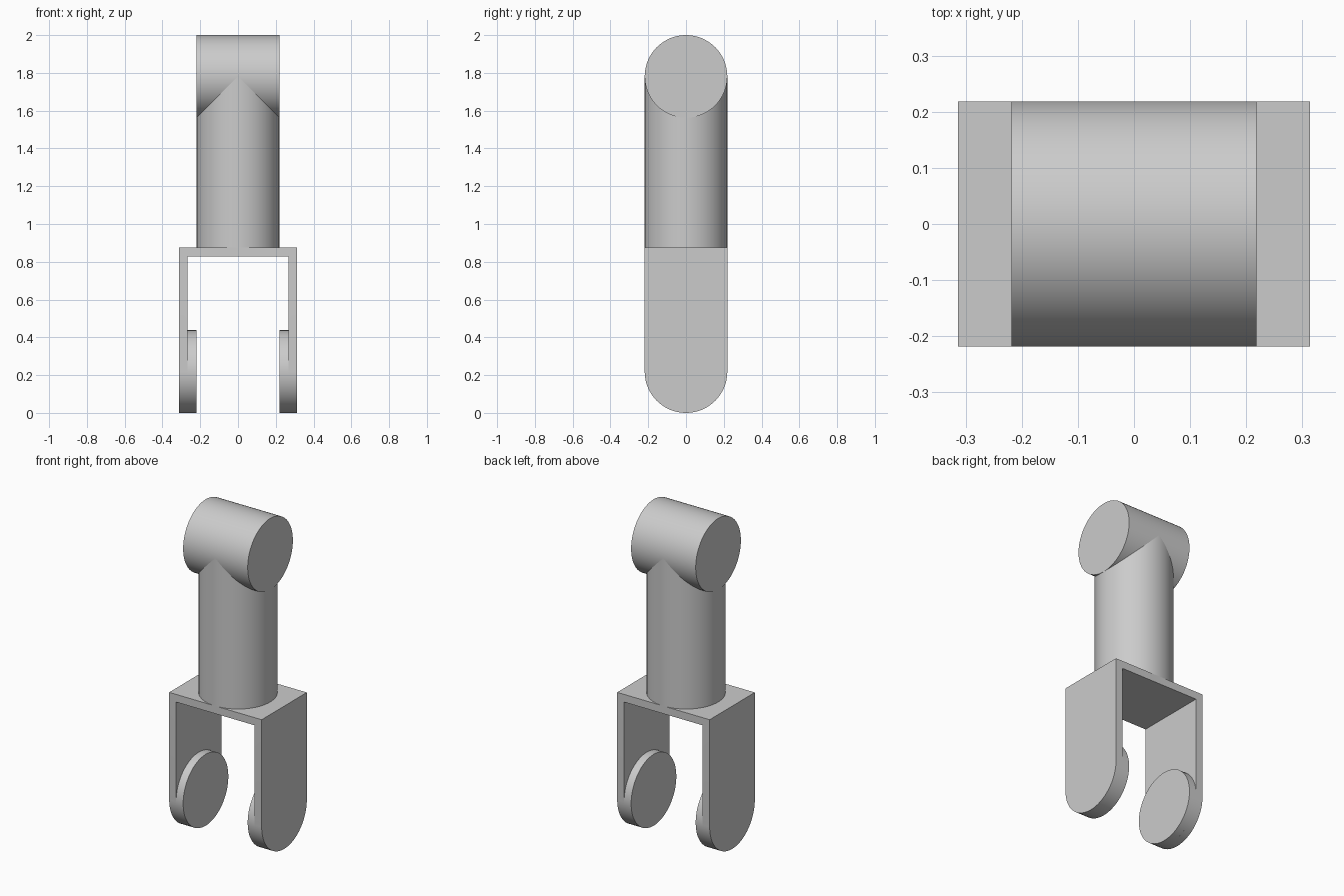
import bpy, bmesh, math
from mathutils import Matrix

cube = bpy.data.objects.get("Cube")
if cube:
    bpy.data.objects.remove(cube, do_unlink=True)

R = 0.21875        # shared radius of every round part
HALF_W = 0.3135    # half width of the fork
WALL = 0.047       # fork wall thickness
DECK = 0.875       # top of the fork
SIDES = 64

grey = bpy.data.materials.new("plain grey")
grey.use_nodes = True
colour = (0.6, 0.6, 0.6, 1)
grey.diffuse_color = colour
grey.node_tree.nodes["Principled BSDF"].inputs["Base Color"].default_value = colour


def finish(name, bm):
    bmesh.ops.recalc_face_normals(bm, faces=bm.faces)
    mesh = bpy.data.meshes.new(name)
    bm.to_mesh(mesh)
    bm.free()
    mesh.materials.append(grey)
    obj = bpy.data.objects.new(name, mesh)
    bpy.context.collection.objects.link(obj)
    bpy.ops.object.select_all(action='DESELECT')
    obj.select_set(True)
    bpy.context.view_layer.objects.active = obj
    bpy.ops.object.shade_smooth_by_angle(angle=math.radians(30))
    return obj


def cylinder(name, length, centre, along_x=True):
    bm = bmesh.new()
    turn = Matrix.Rotation(math.pi / 2, 4, 'Y') if along_x else Matrix()
    bmesh.ops.create_cone(bm, cap_ends=True, segments=SIDES, radius1=R, radius2=R,
                          depth=length, matrix=Matrix.Translation(centre) @ turn)
    return finish(name, bm)


# Fork: U profile extruded front to back, leg ends rounded
bm = bmesh.new()
inner = HALF_W - WALL
half = [(HALF_W, DECK), (HALF_W, 0), (inner, 0), (inner, DECK - WALL)]
outline = half + [(-x, z) for x, z in reversed(half)]
face = bm.faces.new([bm.verts.new((x, -R, z)) for x, z in outline])
swept = bmesh.ops.extrude_face_region(bm, geom=[face])["geom"]
bmesh.ops.translate(bm, vec=(0, 2 * R, 0),
                    verts=[v for v in swept if isinstance(v, bmesh.types.BMVert)])
bmesh.ops.recalc_face_normals(bm, faces=bm.faces)
leg_ends = [e for e in bm.edges
            if all(v.co.z < 0.01 for v in e.verts)
            and abs(e.verts[0].co.y - e.verts[1].co.y) < 0.01]
bmesh.ops.bevel(bm, geom=leg_ends, offset=R - 0.0002, offset_type='OFFSET',
                segments=SIDES // 4, profile=0.5, affect='EDGES')
finish("fork", bm)

# Round pads on the inside of both leg ends
pad = inner - R
for side, sx in (("left", 1), ("right", -1)):
    cylinder(side + "_pad", pad, (sx * (R + pad / 2), 0, R))

# Upright post and the crossbar it runs into
top = 2 - R
cylinder("post", top - DECK, (0, 0, (top + DECK) / 2), along_x=False)
cylinder("crossbar", 2 * R, (0, 0, top))
